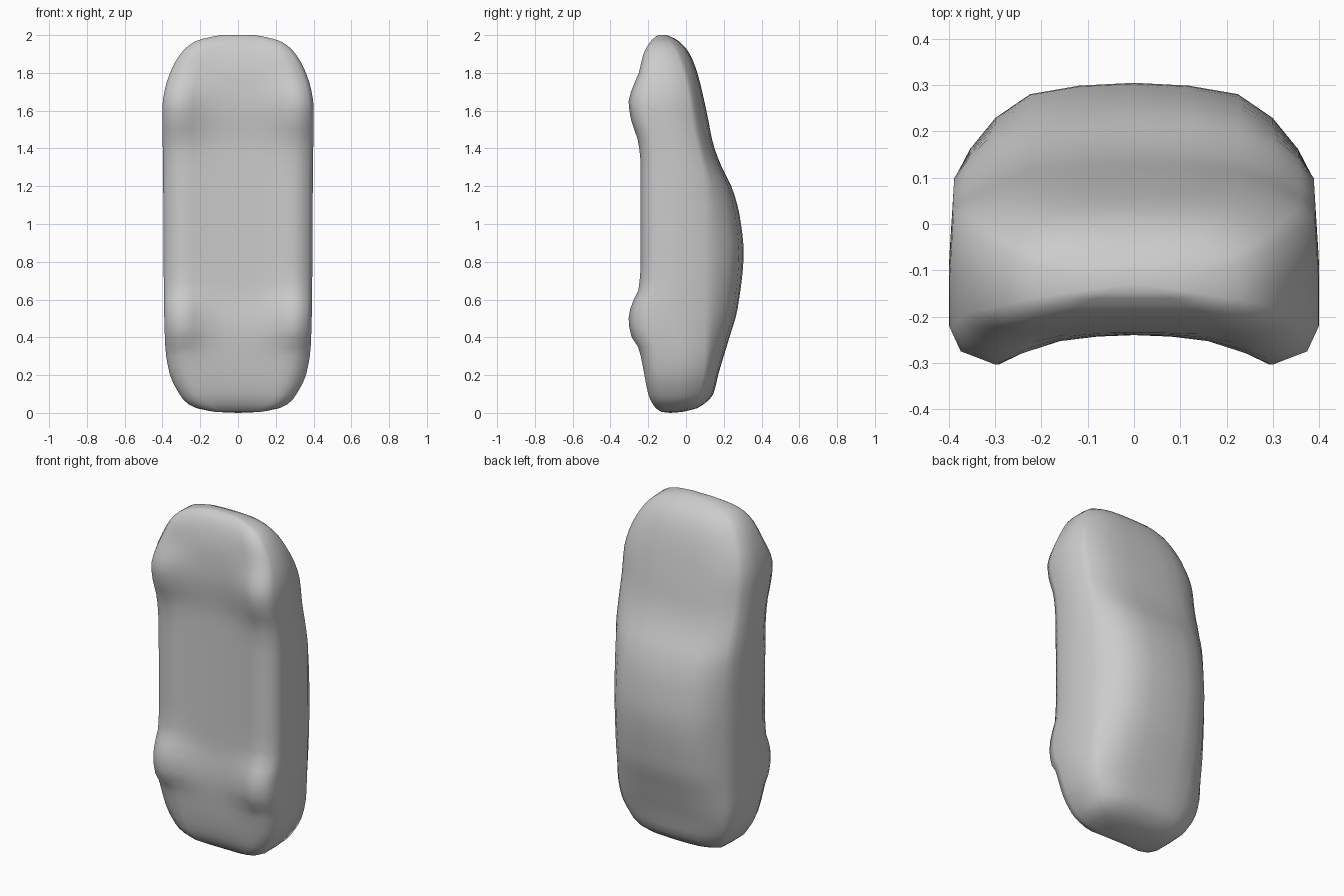
import bpy, bmesh

cube = bpy.data.objects.get("Cube")
if cube:
    bpy.data.objects.remove(cube, do_unlink=True)

# Profiles along the length of the car, as (z, value) keys
HALF_WIDTH = [(0.005, .12), (.025, .22), (.06, .28), (.1, .31), (.2, .36), (.35, .385),
              (.6, .392), (1.2, .396), (1.62, .40), (1.7, .39), (1.8, .36), (1.9, .305),
              (1.96, .24), (1.985, .17), (2.0, .09)]
ROOF = [(0.005, -.02), (.025, .06), (.1, .145), (.2, .17), (.4, .23), (.55, .273), (.85, .305),
        (1.05, .283), (1.2, .24), (1.3, .19), (1.42, .145), (1.6, .108), (1.8, .06),
        (1.9, .02), (1.97, -.04), (2.0, -.10)]
SHOULDER = [(0.005, -.05), (.03, .02), (.1, .07), (.3, .10), (1.2, .10), (1.35, .075),
            (1.5, .04), (1.7, .01), (1.9, -.05), (1.97, -.09), (2.0, -.12)]
FLOOR = [(0.005, -.13), (.03, -.16), (.1, -.195), (.25, -.22), (.45, -.235), (.65, -.22),
         (1.4, -.22), (1.65, -.24), (1.8, -.235), (1.9, -.215), (1.97, -.185), (2.0, -.15)]
WHEELS = [(0.005, -.13), (.03, -.165), (.1, -.20), (.2, -.22), (.34, -.25), (.42, -.295),
          (.5, -.304), (.57, -.29), (.66, -.25), (.8, -.24), (1.3, -.24), (1.42, -.25),
          (1.57, -.295), (1.65, -.304), (1.71, -.288), (1.8, -.25), (1.9, -.225),
          (1.97, -.185), (2.0, -.15)]


def sample(keys, z):
    """Smooth interpolation that never overshoots the keys."""
    n = len(keys)
    d = [(keys[i + 1][1] - keys[i][1]) / (keys[i + 1][0] - keys[i][0]) for i in range(n - 1)]

    def slope(i):
        if i == 0 or i == n - 1:
            return d[min(i, n - 2)]
        a, b = d[i - 1], d[i]
        return 2 * a * b / (a + b) if a * b > 0 else 0.0

    for i in range(n - 1):
        (z0, v0), (z1, v1) = keys[i], keys[i + 1]
        if z <= z1 or i == n - 2:
            h = z1 - z0
            t = min(max((z - z0) / h, 0), 1)
            return (v0 * (1 + 2 * t) * (1 - t) ** 2 + slope(i) * h * t * (1 - t) ** 2
                    + v1 * t * t * (3 - 2 * t) + slope(i + 1) * h * t * t * (t - 1))


def section(z):
    """Closed cross-section: floor, wheel bulge, side, shoulder, roof, mirrored."""
    w, top, s, f, b = (sample(k, z) for k in (HALF_WIDTH, ROOF, SHOULDER, FLOOR, WHEELS))
    h, r = s - b, top - s
    half = [(0, f), (.2 * w, f + (b - f) * .05), (.4 * w, f + (b - f) * .2),
            (.6 * w, f + (b - f) * .6), (.75 * w, b), (.94 * w, b + .09 * h),
            (w, b + .25 * h), (w, b + .6 * h), (.98 * w, s), (.9 * w, s + .3 * r),
            (.76 * w, s + .63 * r), (.57 * w, s + .88 * r), (.3 * w, s + .97 * r), (0, top)]
    return half + [(-x, y) for x, y in half[-2:0:-1]]


# Stations are closer together at both bumpers
stations = [.005, .012, .025, .045, .07, .1, .15] + [.2 + .05 * i for i in range(34)]
stations += [1.89, 1.92, 1.945, 1.965, 1.98, 1.992, 2.0]

# Car body standing on its tail, underside towards the front
bm = bmesh.new()
rings = [[bm.verts.new((x, y, z)) for x, y in section(z)] for z in stations]
for lower, upper in zip(rings, rings[1:]):
    n = len(lower)
    for i in range(n):
        j = (i + 1) % n
        bm.faces.new((lower[i], lower[j], upper[j], upper[i]))

# Rounded tail and nose caps
for ring, z in ((rings[0], 0.0), (rings[-1], 2.0)):
    mid = bm.verts.new((0, sum(v.co.y for v in ring) / len(ring), z))
    for i in range(len(ring)):
        bm.faces.new((ring[i], ring[(i + 1) % len(ring)], mid))
bmesh.ops.recalc_face_normals(bm, faces=bm.faces)

mesh = bpy.data.meshes.new("car_body")
bm.to_mesh(mesh)
bm.free()
body = bpy.data.objects.new("car_body", mesh)
bpy.context.collection.objects.link(body)

# Plain grey finish
grey = bpy.data.materials.new("plain_grey")
grey.use_nodes = True
colour = (.6, .6, .6, 1)
grey.diffuse_color = colour
grey.node_tree.nodes["Principled BSDF"].inputs["Base Color"].default_value = colour
mesh.materials.append(grey)

bpy.ops.object.select_all(action='DESELECT')
body.select_set(True)
bpy.context.view_layer.objects.active = body
bpy.ops.object.shade_smooth_by_angle(angle=1.05)
